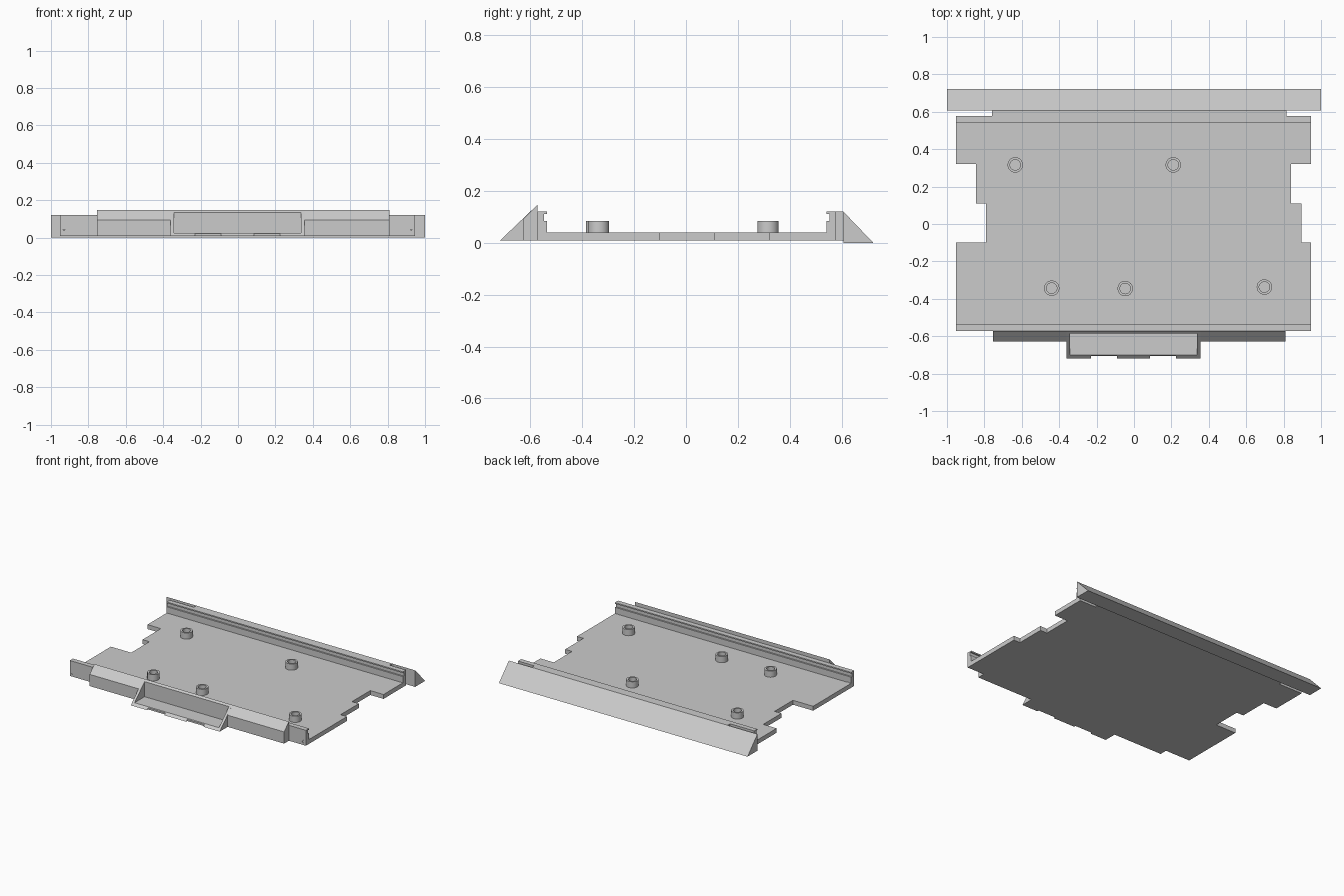
import bpy, bmesh, math

if "Cube" in bpy.data.objects:
    bpy.data.objects.remove(bpy.data.objects["Cube"], do_unlink=True)

grey = bpy.data.materials.new("plain grey")
grey.use_nodes = True
COLOUR = (0.6, 0.6, 0.6, 1)
grey.diffuse_color = COLOUR
grey.node_tree.nodes["Principled BSDF"].inputs["Base Color"].default_value = COLOUR


def finish(name, bm):
    bmesh.ops.recalc_face_normals(bm, faces=bm.faces)
    mesh = bpy.data.meshes.new(name)
    bm.to_mesh(mesh)
    bm.free()
    mesh.materials.append(grey)
    obj = bpy.data.objects.new(name, mesh)
    bpy.context.scene.collection.objects.link(obj)
    return obj


def extrude(name, points, offset):
    """Solid made by sweeping a closed outline along an offset."""
    bm = bmesh.new()
    face = bm.faces.new([bm.verts.new(p) for p in points])
    side = bmesh.ops.extrude_face_region(bm, geom=[face])["geom"]
    verts = [v for v in side if isinstance(v, bmesh.types.BMVert)]
    bmesh.ops.translate(bm, verts=verts, vec=offset)
    return finish(name, bm)


def along_x(name, profile, x0, x1):
    return extrude(name, [(x0, y, z) for y, z in profile], (x1 - x0, 0, 0))


def box(name, x0, x1, y0, y1, z0, z1):
    return along_x(name, [(y0, z0), (y1, z0), (y1, z1), (y0, z1)], x0, x1)


def cut(target, cutter):
    cutter.hide_render = True
    cutter.hide_viewport = True
    cutter.display_type = 'WIRE'
    mod = target.modifiers.new("cut", 'BOOLEAN')
    mod.operation = 'DIFFERENCE'
    mod.solver = 'EXACT'
    mod.object = cutter


LEFT, RIGHT = 0.947, -0.953
BASE, FLOOR, RAIL_TOP = 0.008, 0.04, 0.12

# Base plate with stepped cut-outs at both sides
outline = [(RIGHT, -0.57), (LEFT, -0.57), (LEFT, -0.1), (0.895, -0.1),
           (0.895, 0.11), (0.84, 0.11), (0.84, 0.32), (LEFT, 0.32),
           (LEFT, 0.578), (RIGHT, 0.578), (RIGHT, 0.32), (-0.845, 0.32),
           (-0.845, 0.11), (-0.79, 0.11), (-0.79, -0.1), (RIGHT, -0.1)]
extrude("base_plate", [(x, y, BASE) for x, y in outline], (0, 0, FLOOR - BASE))

# Grooved rails along front and back
for name, outer, sign in (("front_rail", -0.572, 1), ("back_rail", 0.578, -1)):
    steps = [(0, BASE), (0.036, BASE), (0.036, 0.085), (0.025, 0.085),
             (0.025, 0.111), (0.036, 0.111), (0.036, RAIL_TOP), (0, RAIL_TOP)]
    rail = along_x(name, [(outer + sign * d, z) for d, z in steps], RIGHT, LEFT)
    if sign > 0:
        # Small screw holes near the rail ends
        for x in (-0.93, 0.927):
            ring = [(x + 0.01 * math.cos(a * math.tau / 16), -0.6,
                     0.033 + 0.01 * math.sin(a * math.tau / 16)) for a in range(16)]
            cut(rail, extrude("screw_hole_cutter", ring, (0, 0.1, 0)))

# Front bumper with a sloped top, split around the pocket housing
bumper = [(-0.572, BASE), (-0.627, BASE), (-0.627, 0.093), (-0.572, 0.147)]
along_x("right_bumper", bumper, -0.755, -0.36)
along_x("left_bumper", bumper, 0.355, 0.81)

# Wedge housing with an open pocket and notched front lip
housing = along_x("pocket_housing", [(-0.572, BASE), (-0.718, BASE), (-0.572, 0.147)],
                  -0.36, 0.355)
cut(housing, box("pocket_cutter", -0.342, 0.337, -0.75, -0.585, 0.025, 0.2))
for x0, x1 in ((-0.23, -0.09), (0.085, 0.225)):
    cut(housing, box("lip_notch_cutter", x0, x1, -0.75, -0.705, -0.05, 0.06))

# Back wedge and the strip that joins it to the rail
along_x("back_wedge", [(0.607, 0), (0.722, 0), (0.607, RAIL_TOP)], -1, 1)
box("wedge_connector", -0.76, 0.815, 0.578, 0.607, BASE, RAIL_TOP)

# Hollow round standoffs
for x, y in ((-0.635, 0.316), (0.21, 0.316), (-0.44, -0.343),
             (-0.047, -0.345), (0.697, -0.337)):
    bm = bmesh.new()
    start = [bm.verts.new((r, 0, z)) for r, z in
             ((0.041, FLOOR), (0.041, 0.085), (0.028, 0.085), (0.028, FLOOR))]
    edges = [bm.edges.new((start[i], start[(i + 1) % 4])) for i in range(4)]
    bmesh.ops.spin(bm, geom=start + edges, axis=(0, 0, 1), cent=(0, 0, 0),
                   angle=math.tau, steps=32)
    bmesh.ops.remove_doubles(bm, verts=bm.verts, dist=0.0005)
    standoff = finish("standoff", bm)
    standoff.location = (x, y, 0)
    bpy.ops.object.select_all(action='DESELECT')
    standoff.select_set(True)
    bpy.context.view_layer.objects.active = standoff
    bpy.ops.object.shade_smooth_by_angle(angle=math.radians(40))
